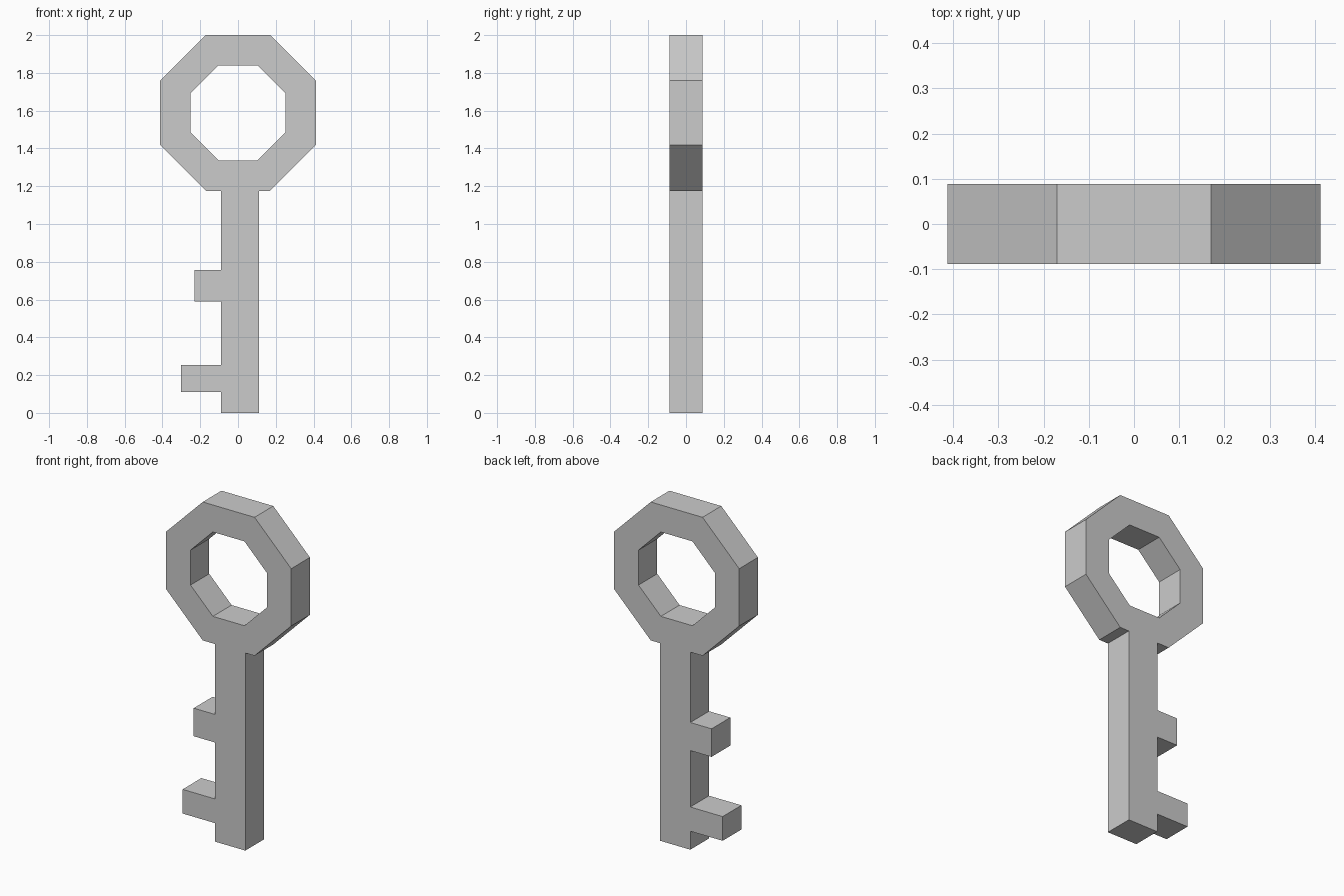
import bpy
import bmesh
from math import pi, cos, sin, radians

if "Cube" in bpy.data.objects:
    bpy.data.objects.remove(bpy.data.objects["Cube"])

HALF_DEPTH = 0.088
RING_Z = 1.588


def octagon(apothem):
    """Octagon points, counter-clockwise, starting right of the bottom edge."""
    r = apothem / cos(pi / 8)
    return [(r * cos(a), RING_Z + r * sin(a))
            for a in (radians(-67.5 + 45 * i) for i in range(8))]


# Outline: octagonal bow, then down the toothed side of the shaft and back up
bow = octagon(0.412)
bow_bottom = bow[0][1]
left, right = -0.09, 0.11
teeth = [(-0.23, 0.59, 0.757), (-0.303, 0.11, 0.254)]   # tip x, bottom, top

outline = bow + [(left, bow_bottom)]
for tip, low, high in teeth:
    outline += [(left, high), (tip, high), (tip, low), (left, low)]
outline += [(left, 0), (right, 0), (right, bow_bottom)]

# Filled profile with the octagonal hole, extruded to the key's thickness
curve = bpy.data.curves.new("key", 'CURVE')
curve.dimensions = '2D'
curve.fill_mode = 'BOTH'
curve.extrude = HALF_DEPTH
for points in (outline, octagon(0.251)):
    spline = curve.splines.new('POLY')
    spline.points.add(len(points) - 1)
    for p, (x, z) in zip(spline.points, points):
        p.co = (x, z, 0, 1)
    spline.use_cyclic_u = True
    spline.use_smooth = False

key = bpy.data.objects.new("key", curve)
bpy.context.collection.objects.link(key)
key.rotation_euler.x = pi / 2
bpy.context.view_layer.objects.active = key
key.select_set(True)
bpy.ops.object.convert(target='MESH')
bpy.ops.object.transform_apply(location=False, rotation=True, scale=False)

# Weld caps to walls and keep every face flat
bm = bmesh.new()
bm.from_mesh(key.data)
bmesh.ops.remove_doubles(bm, verts=bm.verts, dist=0.0005)
bmesh.ops.recalc_face_normals(bm, faces=bm.faces)
for f in bm.faces:
    f.smooth = False
bm.to_mesh(key.data)
bm.free()
